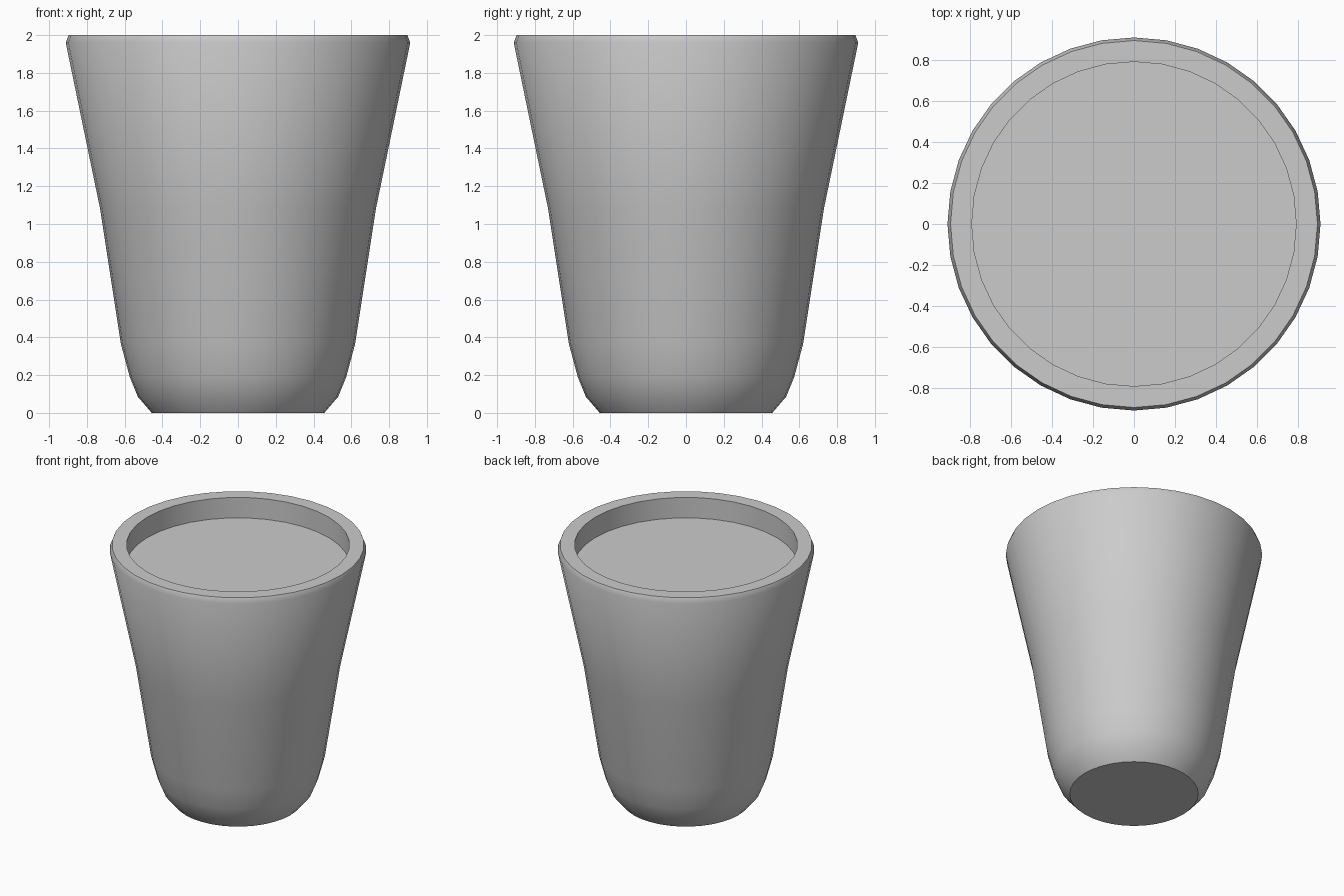
import bpy, bmesh
from math import sin, cos, tau, radians

if "Cube" in bpy.data.objects:
    bpy.data.objects.remove(bpy.data.objects["Cube"])

SIDES = 36
SOIL_Z = 1.84


def lathe(name, profile, cap_start=False, cap_end=False):
    """Revolve (radius, height) points around z, optionally capping the ends."""
    bm = bmesh.new()
    rings = [[bm.verts.new((r * cos(tau * i / SIDES), r * sin(tau * i / SIDES), z))
              for i in range(SIDES)] for r, z in profile]
    for a, b in zip(rings, rings[1:]):
        for i in range(SIDES):
            j = (i + 1) % SIDES
            bm.faces.new((a[i], a[j], b[j], b[i]))
    if cap_start:
        bm.faces.new(rings[0][::-1])
    if cap_end:
        bm.faces.new(rings[-1])
    mesh = bpy.data.meshes.new(name)
    bm.to_mesh(mesh)
    bm.free()
    obj = bpy.data.objects.new(name, mesh)
    bpy.context.collection.objects.link(obj)
    bpy.ops.object.select_all(action='DESELECT')
    obj.select_set(True)
    bpy.context.view_layer.objects.active = obj
    bpy.ops.object.shade_smooth_by_angle(angle=radians(40))
    return obj


# Pot: flat base, rounded foot, flaring wall, chamfered rim, straight inner lip
lathe("pot", [(0.457, 0), (0.53, 0.085), (0.573, 0.19), (0.62, 0.365),
              (0.73, 1.08), (0.912, 1.96), (0.897, 2.0),
              (0.793, 2.0), (0.793, SOIL_Z)], cap_start=True)

# Fill: flat disc sunk below the rim
lathe("soil", [(0.793, SOIL_Z - 0.02), (0.793, SOIL_Z)], cap_start=True, cap_end=True)
